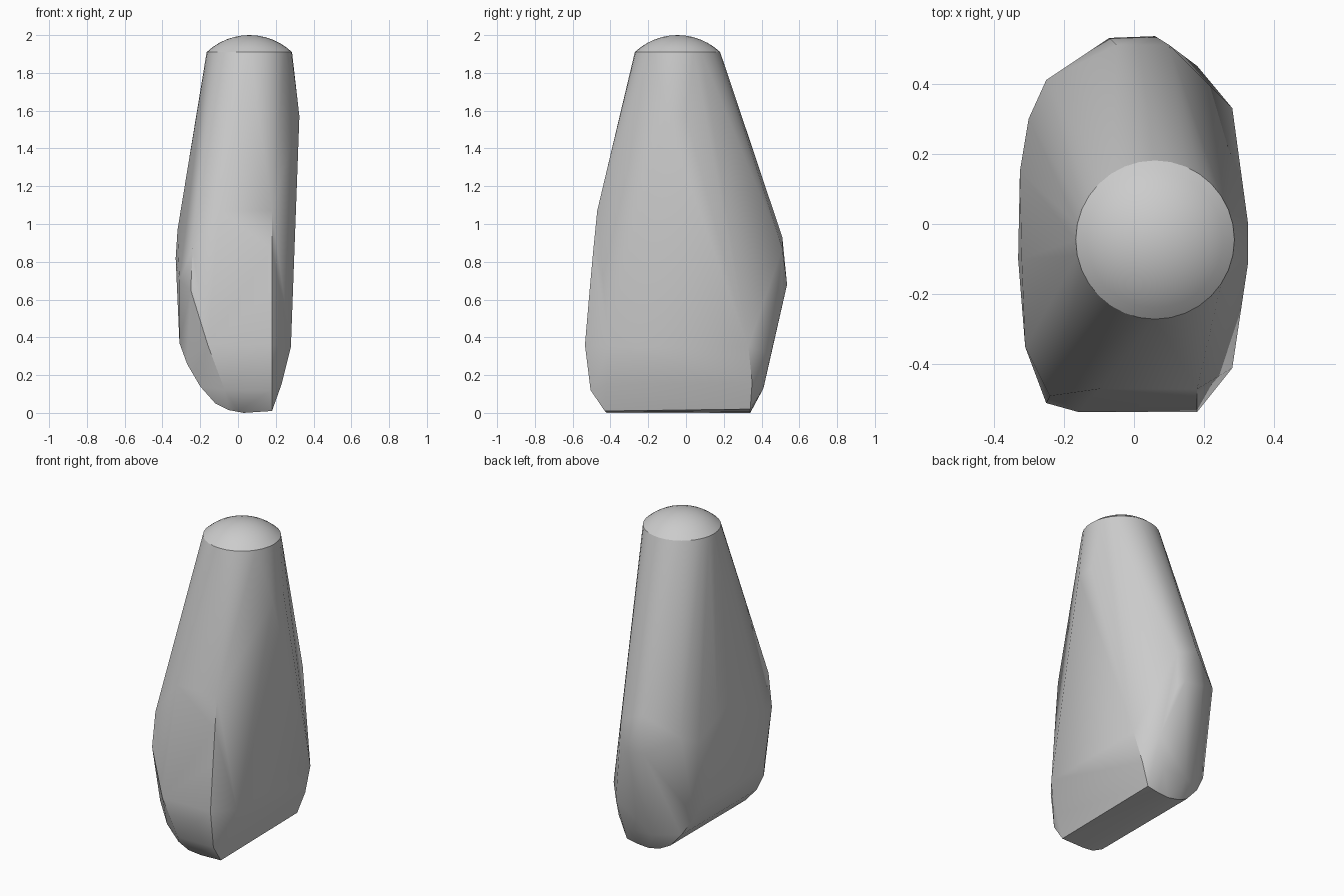
import bpy, bmesh, math

cube = bpy.data.objects.get("Cube")
if cube:
    bpy.data.objects.remove(cube, do_unlink=True)

# Single plain grey finish
GREY = (0.6, 0.6, 0.6, 1)
mat = bpy.data.materials.new("plain grey")
mat.use_nodes = True
mat.diffuse_color = GREY
mat.node_tree.nodes["Principled BSDF"].inputs["Base Color"].default_value = GREY

points = []

# Rounded nose: a dome cap of circular rings
CX, CY, RIM, RISE, SIDES = 0.06, -0.045, 0.226, 0.09, 32
sphere = (RIM ** 2 + RISE ** 2) / (2 * RISE)
cap = math.asin(RIM / sphere)
for ring in range(7):
    a = cap * ring / 6
    r, z = sphere * math.sin(a), 2 - sphere * (1 - math.cos(a))
    for i in range(SIDES if ring else 1):
        t = math.tau * i / SIDES
        points.append((CX + r * math.cos(t), CY + r * math.sin(t), z))

# Flat front: right edge is straight, left edge curves (y, z, left x)
for y, z, left in [(-0.43, 0.01, 0.0), (-0.505, 0.12, -0.07), (-0.535, 0.36, -0.16),
                   (-0.51, 0.65, -0.25), (-0.49, 0.87, -0.24), (-0.47, 1.07, -0.1)]:
    points += [(0.18, y, z), (left, y, z)]

# Rounded underside running front to back (x, z, front y, back y)
for x, z, front, back in [(0.18, 0.02, -0.43, 0.34), (0.1, 0.005, -0.42, 0.34),
                          (0.03, 0, -0.42, 0.34), (-0.05, 0.015, -0.43, 0.34),
                          (-0.12, 0.05, -0.43, 0.33), (-0.2, 0.14, -0.43, 0.33),
                          (-0.27, 0.26, -0.4, 0.3), (-0.31, 0.37, -0.35, 0.22)]:
    points += [(x, front, z), (x, back, z)]

# Flat left flank and its shoulder
points += [(0.28, -0.41, 0.35), (0.28, 0.33, 0.35), (0.23, -0.42, 0.15),
           (0.23, 0.35, 0.16), (0.325, -0.11, 1.57), (0.325, 0.0, 1.57)]

# Bulging back and right flank
points += [(0.18, 0.45, 0.31), (0.1, 0.51, 0.87), (0.1, 0.51, 0.64),
           (0.06, 0.535, 0.68), (-0.07, 0.53, 0.7), (-0.05, 0.51, 0.93),
           (0.12, 0.41, 0.13), (-0.05, 0.41, 0.13),
           (-0.25, 0.41, 0.8), (-0.3, 0.3, 0.75), (-0.325, 0.15, 0.85),
           (-0.33, -0.1, 0.82), (-0.32, -0.1, 0.97), (-0.31, -0.35, 0.7)]

# Wrap one taut skin around the sections
bm = bmesh.new()
for p in points:
    bm.verts.new(p)
hull = bmesh.ops.convex_hull(bm, input=bm.verts)
loose = {g for g in hull["geom_interior"] + hull["geom_unused"]
         if isinstance(g, bmesh.types.BMVert)}
bmesh.ops.delete(bm, geom=list(loose), context='VERTS')
bmesh.ops.dissolve_limit(bm, angle_limit=math.radians(1), verts=bm.verts, edges=bm.edges)
bmesh.ops.recalc_face_normals(bm, faces=bm.faces)
mesh = bpy.data.meshes.new("tapered_body")
bm.to_mesh(mesh)
bm.free()
mesh.materials.append(mat)

body = bpy.data.objects.new("tapered_body", mesh)
bpy.context.collection.objects.link(body)
bpy.context.view_layer.objects.active = body
body.select_set(True)
bpy.ops.object.shade_smooth_by_angle(angle=math.radians(30))
